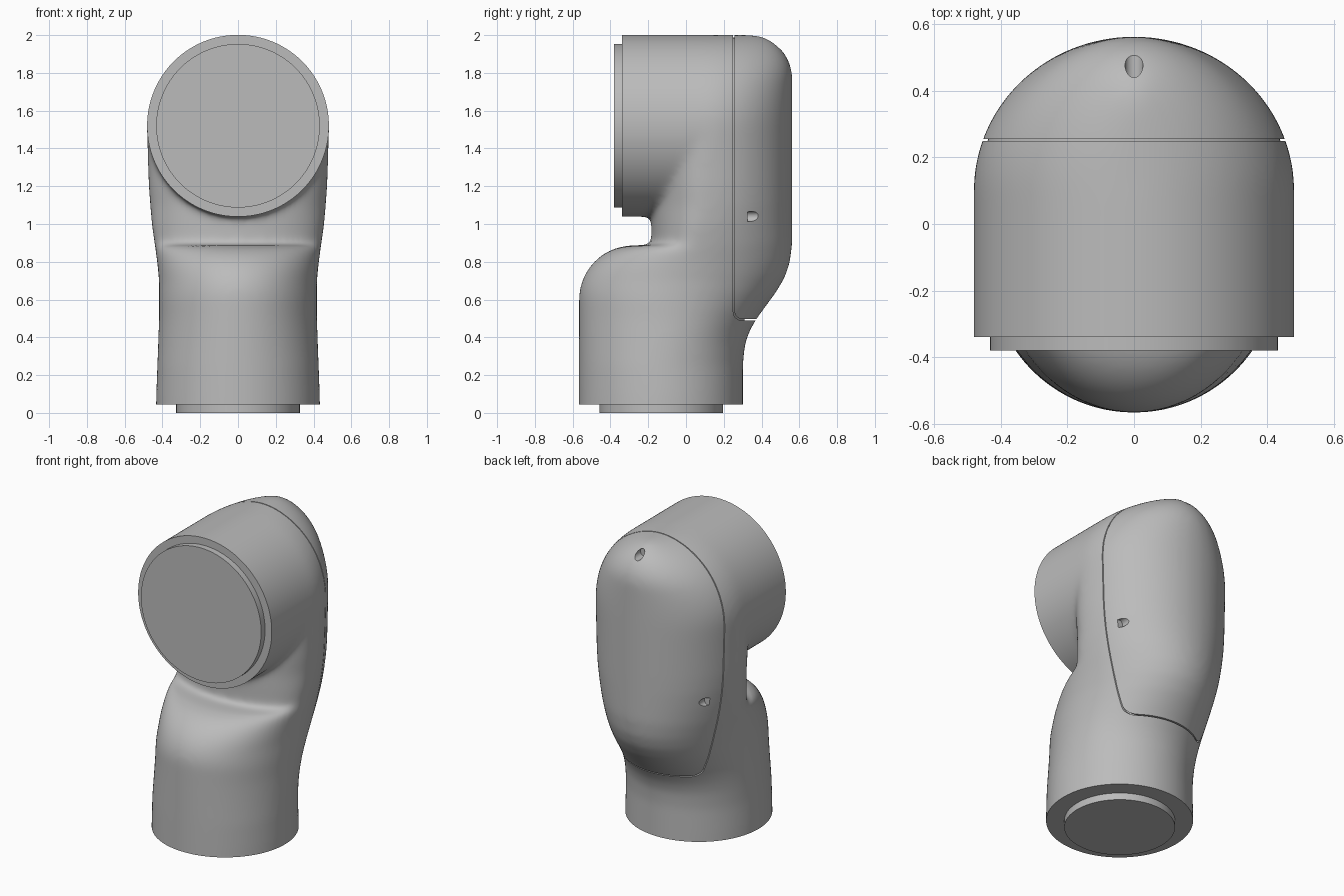
import bpy, bmesh
from math import sin, cos, pi, sqrt, radians
from mathutils import Matrix, Vector

cube = bpy.data.objects.get("Cube")
if cube:
    bpy.data.objects.remove(cube)

grey = bpy.data.materials.new("plain_grey")
grey.use_nodes = True
grey.diffuse_color = (0.5, 0.5, 0.5, 1)
grey.node_tree.nodes["Principled BSDF"].inputs["Base Color"].default_value = (0.5, 0.5, 0.5, 1)

HEAD_Z, HEAD_R = 1.52, 0.482
BASE_Y, BASE_R = -0.132, 0.435


def make(name, bm):
    """Turn a bmesh into a linked object with the shared material."""
    bmesh.ops.recalc_face_normals(bm, faces=bm.faces)
    mesh = bpy.data.meshes.new(name)
    bm.to_mesh(mesh)
    bm.free()
    mesh.materials.append(grey)
    obj = bpy.data.objects.new(name, mesh)
    bpy.context.collection.objects.link(obj)
    return obj


def add_cylinder(bm, start, end, radius, segments=128):
    start, end = Vector(start), Vector(end)
    axis = end - start
    turn = axis.to_track_quat("Z", "Y").to_matrix().to_4x4()
    bmesh.ops.create_cone(bm, cap_ends=True, segments=segments, radius1=radius,
                          radius2=radius, depth=axis.length,
                          matrix=Matrix.Translation((start + end) / 2) @ turn)


def cylinder(name, start, end, radius):
    bm = bmesh.new()
    add_cylinder(bm, start, end, radius)
    return make(name, bm)


def bake(obj):
    """Apply all modifiers."""
    deps = bpy.context.evaluated_depsgraph_get()
    mesh = bpy.data.meshes.new_from_object(obj.evaluated_get(deps))
    obj.modifiers.clear()
    obj.data = mesh


def boolean(obj, tool, operation):
    mod = obj.modifiers.new("cut", "BOOLEAN")
    mod.object, mod.operation, mod.solver = tool, operation, "EXACT"
    bake(obj)
    bpy.data.objects.remove(tool)


def duplicate(obj, name):
    other = bpy.data.objects.new(name, obj.data.copy())
    bpy.context.collection.objects.link(other)
    return other


def smooth(obj):
    bpy.ops.object.select_all(action="DESELECT")
    obj.select_set(True)
    bpy.context.view_layer.objects.active = obj
    bpy.ops.object.shade_smooth_by_angle(angle=radians(35))


def along(points, z):
    """Linear lookup in a list of (height, value) points."""
    for (z0, v0), (z1, v1) in zip(points, points[1:]):
        if z <= z1:
            return v0 + (v1 - v0) * max(0, (z - z0) / (z1 - z0))
    return points[-1][1]


# Column profiles by height: back depth, half width, and widest line
BACK = [(0.26, 0.302), (0.36, 0.312), (0.43, 0.335), (0.5, 0.375), (0.64, 0.478),
        (0.72, 0.525), (0.8, 0.551), (0.9, 0.563)]
WIDTH = [(0, 0.437), (0.5, 0.418), (0.7, 0.418), (0.8, 0.428), (1.0, 0.457),
         (1.2, 0.473), (1.5, HEAD_R)]
MIDDLE = [(0.25, BASE_Y), (0.6, -0.07), (0.885, 0.05), (1.1, 0.1)]


def arc(centre, radius, rise):
    return centre + radius * sqrt(max(0, 1 - (rise / radius) ** 2))


def section(z):
    """Front, back, half width and widest line of the column at a height."""
    if z <= 0.6:
        front = -0.567
    elif z <= 0.888:
        front = -arc(0.28, 0.287, min(z - 0.6, 0.287))
    else:
        front = -0.183
    back = along(BACK, z) if z < 1.77 else arc(0.33, 0.233, min(z - 1.77, 0.233))
    width = along(WIDTH, z) if z < HEAD_Z else arc(0, HEAD_R, z - HEAD_Z)
    return front, back, width, along(MIDDLE, z)


# Column: stacked egg-shaped sections from the base to the crown
heights = [-0.15] + [0.1 + 0.02 * i for i in range(39)] + [0.875, 0.886, 0.889]
heights += [0.92 + 0.03 * i for i in range(20)]
heights += [HEAD_Z + HEAD_R * sin(radians(a)) for a in range(2, 89, 3)]
SIDES = 96
bm = bmesh.new()
rings = []
for z in heights:
    front, back, width, mid = section(z)
    ring = []
    for i in range(SIDES):
        a = 2 * pi * i / SIDES
        depth = back - mid if sin(a) > 0 else mid - front
        ring.append(bm.verts.new((width * cos(a), mid + depth * sin(a), z)))
    rings.append(ring)
for low, high in zip(rings, rings[1:]):
    for i in range(SIDES):
        j = (i + 1) % SIDES
        bm.faces.new((low[i], low[j], high[j], high[i]))
bm.faces.new(rings[0])
bm.faces.new(rings[-1])
housing = make("housing", bm)

# Head barrel, merged and blended softly into the column
barrel = cylinder("barrel", (0, -0.48, HEAD_Z), (0, 0.1, HEAD_Z), HEAD_R)
boolean(housing, barrel, "UNION")
remesh = housing.modifiers.new("merge", "REMESH")
remesh.mode, remesh.voxel_size = "VOXEL", 0.014
blend = housing.modifiers.new("blend", "SMOOTH")
blend.factor, blend.iterations = 0.5, 28
bake(housing)


def trim(bm, point, normal, keep=lambda v: True, fill=True):
    """Slice off everything beyond a plane and close the opening."""
    faces = [f for f in bm.faces if all(keep(v) for v in f.verts)]
    geom = set(faces)
    for f in faces:
        geom.update(f.verts)
        geom.update(f.edges)
    bmesh.ops.bisect_plane(bm, geom=list(geom), plane_co=point, plane_no=normal,
                           clear_outer=True)
    if fill:
        rim = [e for e in bm.edges if e.is_boundary]
        bmesh.ops.holes_fill(bm, edges=rim, sides=0)


# Crisp flat ends on the base and on the barrel
bm = bmesh.new()
bm.from_mesh(housing.data)
trim(bm, (0, 0, 0.045), (0, 0, -1))
trim(bm, (0, -0.34, 0), (0, -1, 0), keep=lambda v: v.co.z > 0.97)
bm.to_mesh(housing.data)
bm.free()

# Seam bed: a strip of inner skin that closes the gap under the cover's edge
seam_bed = duplicate(housing, "seam_bed")
inset = seam_bed.modifiers.new("inset", "DISPLACE")
inset.strength, inset.mid_level = -0.014, 0
bake(seam_bed)
bm = bmesh.new()
bm.from_mesh(seam_bed.data)
trim(bm, (0, 0.2, 0), (0, -1, 0), fill=False)
trim(bm, (0, 0.31, 0), (0, 1, 0), fill=False)
bm.to_mesh(seam_bed.data)
bm.free()


def cover_block(gap):
    """Block with a rounded lower corner that outlines the back cover."""
    y, z, r, far, top = 0.25 + gap, 0.49 + gap, 0.045, 0.9, 2.3
    outline = [(far, z), (far, top), (y, top)]
    for i in range(9):
        a = pi + pi / 2 * i / 8
        outline.append((y + r + r * cos(a), z + r + r * sin(a)))
    bm = bmesh.new()
    face = bm.faces.new([bm.verts.new((-0.7, p, q)) for p, q in outline])
    out = bmesh.ops.extrude_face_region(bm, geom=[face])["geom"]
    verts = [v for v in out if isinstance(v, bmesh.types.BMVert)]
    bmesh.ops.translate(bm, verts=verts, vec=(1.4, 0, 0))
    return make("cover_block", bm)


# Back cover, separated from the housing by a fine gap
back_cover = duplicate(housing, "back_cover")
boolean(back_cover, cover_block(0.006), "INTERSECT")
boolean(housing, cover_block(0), "DIFFERENCE")

# Screw holes: one at the crown and one on each side
bm = bmesh.new()
for x, y, z in ((0, 0.43, 1.945), (-0.387, 0.325, 1.04), (0.387, 0.325, 1.04)):
    add_cylinder(bm, (x, y, z), (x, 0.8, z), 0.027, 32)
boolean(back_cover, make("screw_holes", bm), "DIFFERENCE")

# Connecting flanges
base_flange = cylinder("base_flange", (0, BASE_Y, 0), (0, BASE_Y, 0.06), 0.327)
front_cap = cylinder("front_cap", (0, -0.38, HEAD_Z), (0, -0.32, HEAD_Z), 0.433)

for part in (housing, seam_bed, back_cover, base_flange, front_cap):
    smooth(part)
